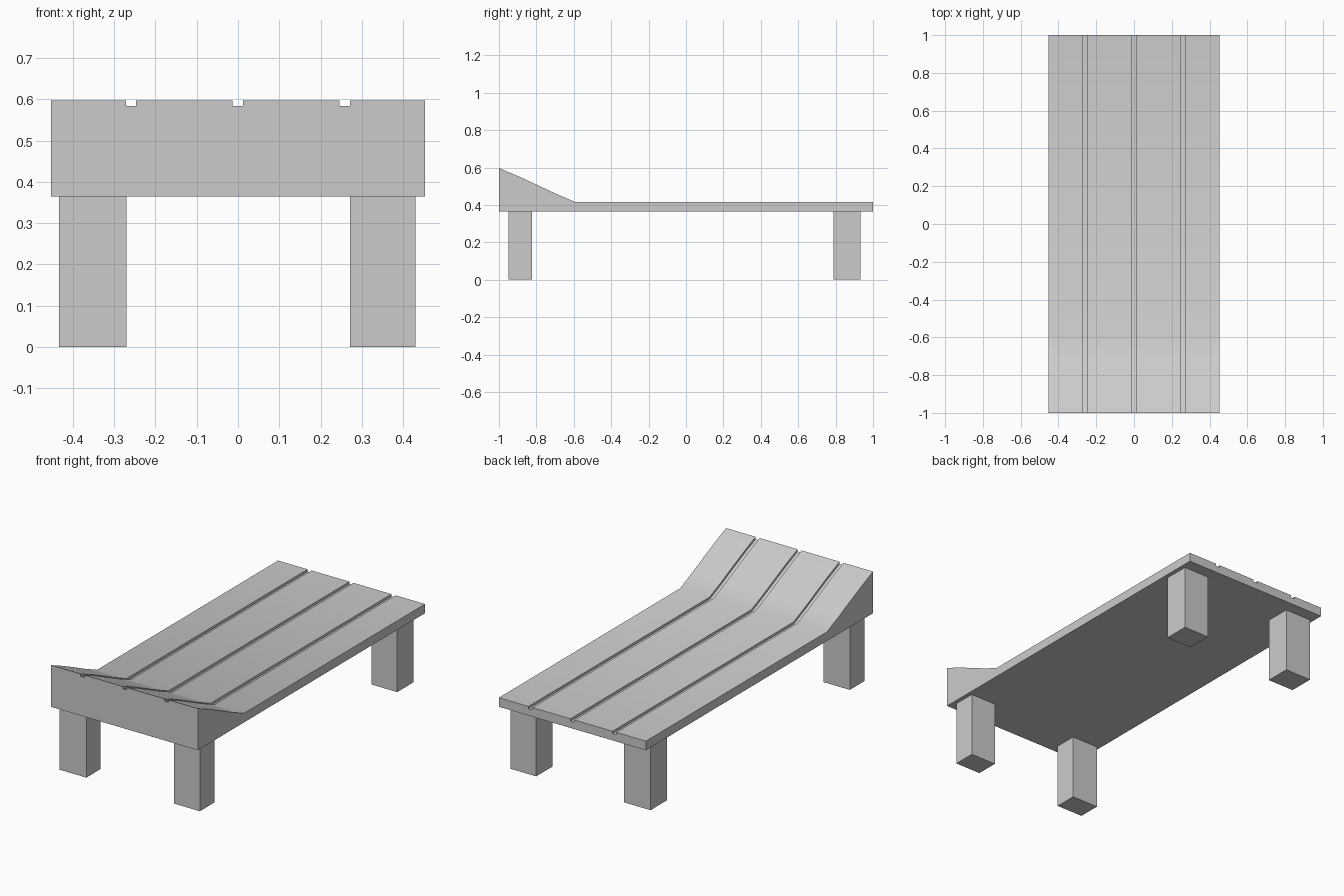
import bpy, bmesh

if "Cube" in bpy.data.objects:
    bpy.data.objects.remove(bpy.data.objects["Cube"])

BOTTOM = 0.365
HALF_WIDTH = 0.453
GROOVE_DEPTH = 0.013
GROOVES = [(-0.271, -0.247), (-0.013, 0.012), (0.246, 0.271)]
# side profile of the top surface: (y, z)
TOP = [(-1.0, 0.597), (-0.9, 0.555), (-0.8, 0.509), (-0.7, 0.462),
       (-0.594, 0.416), (1.0, 0.416)]


def new_object(name, bm):
    bmesh.ops.recalc_face_normals(bm, faces=bm.faces)
    mesh = bpy.data.meshes.new(name)
    bm.to_mesh(mesh)
    bm.free()
    obj = bpy.data.objects.new(name, mesh)
    bpy.context.collection.objects.link(obj)
    return obj


def cross_section(z):
    """Grooved plank outline in x and z, for a top height z."""
    pts = [(-HALF_WIDTH, BOTTOM), (-HALF_WIDTH, z)]
    for a, b in GROOVES:
        low = z - GROOVE_DEPTH
        pts += [(a, z), (a, low), (b, low), (b, z)]
    return pts + [(HALF_WIDTH, z), (HALF_WIDTH, BOTTOM)]


def box(name, x0, x1, y0, y1, z0, z1):
    bm = bmesh.new()
    bmesh.ops.create_cube(bm, size=1)
    for v in bm.verts:
        v.co.x = x1 if v.co.x > 0 else x0
        v.co.y = y1 if v.co.y > 0 else y0
        v.co.z = z1 if v.co.z > 0 else z0
    return new_object(name, bm)


# lounger deck with raised headrest, lofted along y
bm = bmesh.new()
rings = [[bm.verts.new((x, y, h)) for x, h in cross_section(z)] for y, z in TOP]
n = len(rings[0])
for r0, r1 in zip(rings, rings[1:]):
    for i in range(n):
        j = (i + 1) % n
        bm.faces.new((r0[i], r0[j], r1[j], r1[i]))
bm.faces.new(rings[0])
bm.faces.new(rings[-1])
deck = new_object("deck", bm)
bpy.context.view_layer.objects.active = deck
deck.select_set(True)
bpy.ops.object.shade_smooth_by_angle(angle=0.52)

# four square legs
for end, y0, y1 in (("front", -0.95, -0.823), ("back", 0.788, 0.932)):
    box(end + "_left_leg", -0.434, -0.27, y0, y1, 0, BOTTOM)
    box(end + "_right_leg", 0.271, 0.43, y0, y1, 0, BOTTOM)
